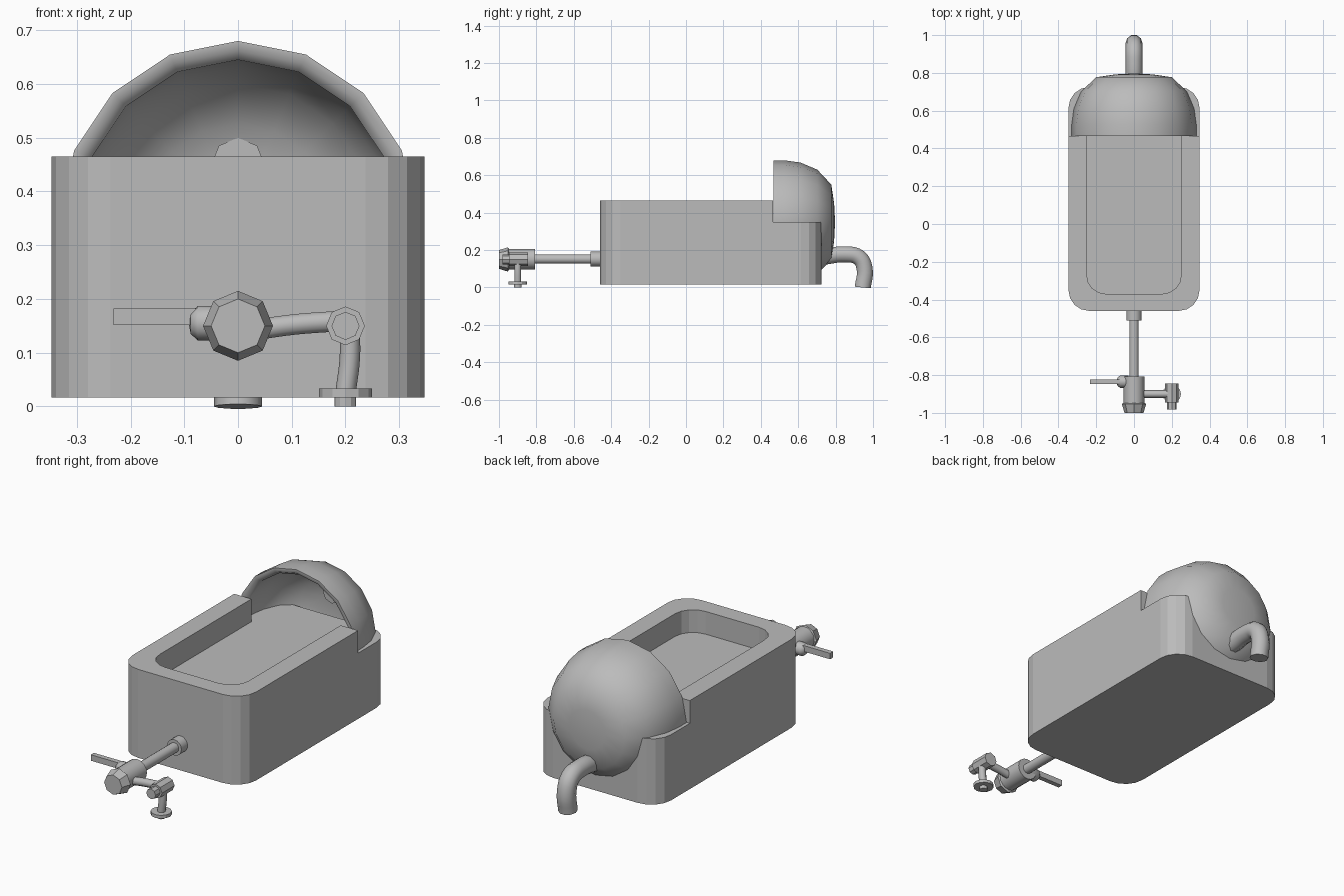
import bpy, bmesh, math
from mathutils import Vector

cube = bpy.data.objects.get("Cube")
if cube:
    bpy.data.objects.remove(cube, do_unlink=True)

GREY = (0.5, 0.5, 0.5, 1)
stone = bpy.data.materials.new("grey")
stone.use_nodes = True
stone.diffuse_color = GREY
stone.node_tree.nodes["Principled BSDF"].inputs["Base Color"].default_value = GREY


def finish(ob, smooth=None):
    """Give the part its material and, if wanted, smooth shading."""
    ob.data.materials.clear()
    ob.data.materials.append(stone)
    if smooth:
        bpy.ops.object.select_all(action='DESELECT')
        ob.select_set(True)
        bpy.context.view_layer.objects.active = ob
        bpy.ops.object.shade_smooth_by_angle(angle=math.radians(smooth))
    return ob


def mesh_object(name, bm, smooth=None):
    bmesh.ops.recalc_face_normals(bm, faces=bm.faces)
    me = bpy.data.meshes.new(name)
    bm.to_mesh(me)
    bm.free()
    ob = bpy.data.objects.new(name, me)
    bpy.context.collection.objects.link(ob)
    return finish(ob, smooth)


def rounded_block(name, x, y0, y1, z0, z1, r=0, segs=4):
    """Upright block, symmetric in x, with rounded vertical corners."""
    cy, hy = (y0 + y1) / 2, (y1 - y0) / 2
    bm = bmesh.new()
    ring = []
    for i, (sx, sy) in enumerate([(1, 1), (-1, 1), (-1, -1), (1, -1)]):
        for k in range(segs + 1 if r else 1):
            a = math.pi / 2 * (i + k / segs)
            ring.append(bm.verts.new((sx * (x - r) + r * math.cos(a),
                                      cy + sy * (hy - r) + r * math.sin(a), z0)))
    face = bm.faces.new(ring)
    top = bmesh.ops.extrude_face_region(bm, geom=[face])["geom"]
    bmesh.ops.translate(bm, vec=(0, 0, z1 - z0),
                        verts=[v for v in top if isinstance(v, bmesh.types.BMVert)])
    return mesh_object(name, bm)


def lathe(name, origin, axis, profile, sides, smooth=None):
    """Revolve (distance, radius) points about an axis; open ends are capped."""
    rot = Vector((0, 0, 1)).rotation_difference(Vector(axis)).to_matrix()
    bm = bmesh.new()
    rings = []
    for d, r in profile:
        pts = [0] if r == 0 else range(sides)
        rings.append([bm.verts.new(Vector(origin) + rot @ Vector((
            r * math.cos(math.tau * k / sides), r * math.sin(math.tau * k / sides), d)))
            for k in pts])
    for a, b in zip(rings, rings[1:]):
        for k in range(sides):
            n = (k + 1) % sides
            quad = [a[k % len(a)], a[n % len(a)], b[n % len(b)], b[k % len(b)]]
            bm.faces.new(list(dict.fromkeys(quad)))
    for ring in (rings[0], rings[-1]):
        if len(ring) > 1:
            bm.faces.new(ring)
    return mesh_object(name, bm, smooth)


def tube(name, points, radius):
    """Round pipe along a smooth path, closed at both ends."""
    cu = bpy.data.curves.new(name, 'CURVE')
    cu.dimensions = '3D'
    cu.bevel_depth, cu.bevel_resolution = radius, 3
    cu.use_fill_caps, cu.resolution_u = True, 5
    sp = cu.splines.new('BEZIER')
    sp.bezier_points.add(len(points) - 1)
    for bp, p in zip(sp.bezier_points, points):
        bp.co = p
        bp.handle_left_type = bp.handle_right_type = 'AUTO'
    ob = bpy.data.objects.new(name, cu)
    bpy.context.collection.objects.link(ob)
    bpy.ops.object.select_all(action='DESELECT')
    ob.select_set(True)
    bpy.context.view_layer.objects.active = ob
    bpy.ops.object.convert(target='MESH')
    return finish(bpy.context.view_layer.objects.active, 50)


def cut(ob, cutter):
    mod = ob.modifiers.new("cut", 'BOOLEAN')
    mod.operation, mod.solver, mod.object = 'DIFFERENCE', 'EXACT', cutter
    bpy.context.view_layer.objects.active = ob
    bpy.ops.object.modifier_apply(modifier=mod.name)
    bpy.data.objects.remove(cutter, do_unlink=True)


# Basin: rounded block, lowered at the back, with a shallow tray
FLOOR, BACK = 0.35, 0.465
basin = rounded_block("basin", 0.347, -0.46, 0.725, 0.017, 0.465, 0.11)
cut(basin, rounded_block("back_cutter", 0.5, BACK, 1, FLOOR, 0.6))
cut(basin, rounded_block("tray_cutter", 0.25, -0.37, 0.65, FLOOR, 0.6, 0.1))

# Hood: thick domed shell open to the front
lathe("hood", (0, BACK + 0.002, FLOOR), (0, 1, 0), [
    (0.025, 0.295), (0, 0.312), (0, 0.33), (0.06, 0.33), (0.145, 0.318),
    (0.235, 0.28), (0.31, 0.2), (0.325, 0.1), (0.33, 0),
], 16, 60)
lathe("hood_lining", (0, BACK + 0.002, FLOOR), (0, 1, 0), [
    (0.025, 0.295), (0.07, 0.293), (0.14, 0.282), (0.215, 0.25),
    (0.28, 0.175), (0.297, 0.09), (0.302, 0),
], 16, 60)
for name in ("hood", "hood_lining"):
    # Remove the caps so the shell stays open
    me = bpy.data.objects[name].data
    bm = bmesh.new()
    bm.from_mesh(me)
    bmesh.ops.delete(bm, geom=[f for f in bm.faces if len(f.verts) > 4], context='FACES_ONLY')
    if name == "hood_lining":
        bmesh.ops.reverse_faces(bm, faces=bm.faces)
    bm.to_mesh(me)
    bm.free()
lathe("water_inlet", (0, 0.75, 0.45), (0, 1, 0), [(0, 0.05), (0.025, 0.05)], 8)

# Waste pipe behind the hood
tube("waste_pipe", [(0, 0.74, 0.165), (0, 0.85, 0.177), (0, 0.925, 0.16),
                    (0, 0.955, 0.1), (0, 0.945, 0)], 0.045)

# Tap: stem, valve body and octagonal cap
TAP = 0.152
lathe("tap_flange", (0, -0.45, TAP), (0, -1, 0), [(0, 0.04), (0.06, 0.04)], 16, 40)
lathe("tap_stem", (0, -0.5, TAP), (0, -1, 0), [(0, 0.025), (0.32, 0.025)], 16, 40)
lathe("valve_body", (0, -0.807, TAP), (0, -1, 0), [(0, 0.055), (0.145, 0.055)], 16, 40)
lathe("valve_cap", (0, -0.947, TAP - 0.002), (0, -1, 0),
      [(0, 0.056), (0.005, 0.065), (0.053, 0.05)], 8)

# Lever handle
lathe("lever_hub", (-0.03, -0.835, TAP + 0.003), (-1, 0, 0),
      [(0, 0.032), (0.045, 0.032), (0.058, 0.02), (0.062, 0)], 12, 60)
lever = rounded_block("lever", 0.08, -0.847, -0.822, 0.152, 0.182)
lever.location.x = -0.152

# Spout: arm, elbow, drop pipe and nozzle
SX, SY = 0.2, -0.9
tube("spout_arm", [(0.03, SY, 0.142), (0.1, SY, 0.152), (0.19, SY, 0.159)], 0.02)
lathe("spout_elbow", (SX, -0.845, 0.15), (0, -1, 0), [(0, 0.036), (0.1, 0.036)], 8)
lathe("spout_plug", (SX, -0.94, 0.15), (0, -1, 0), [(0, 0.026), (0.042, 0.026)], 8)
tube("drop_pipe", [(0.208, SY, 0.14), (0.208, SY, 0.09), (0.2, SY, 0.025)], 0.019)
lathe("spout_flange", (SX, SY, 0.017), (0, 0, 1), [(0, 0.049), (0.016, 0.049)], 12)
lathe("nozzle", (SX, SY, 0), (0, 0, 1), [(0, 0.02), (0.02, 0.02)], 12)
